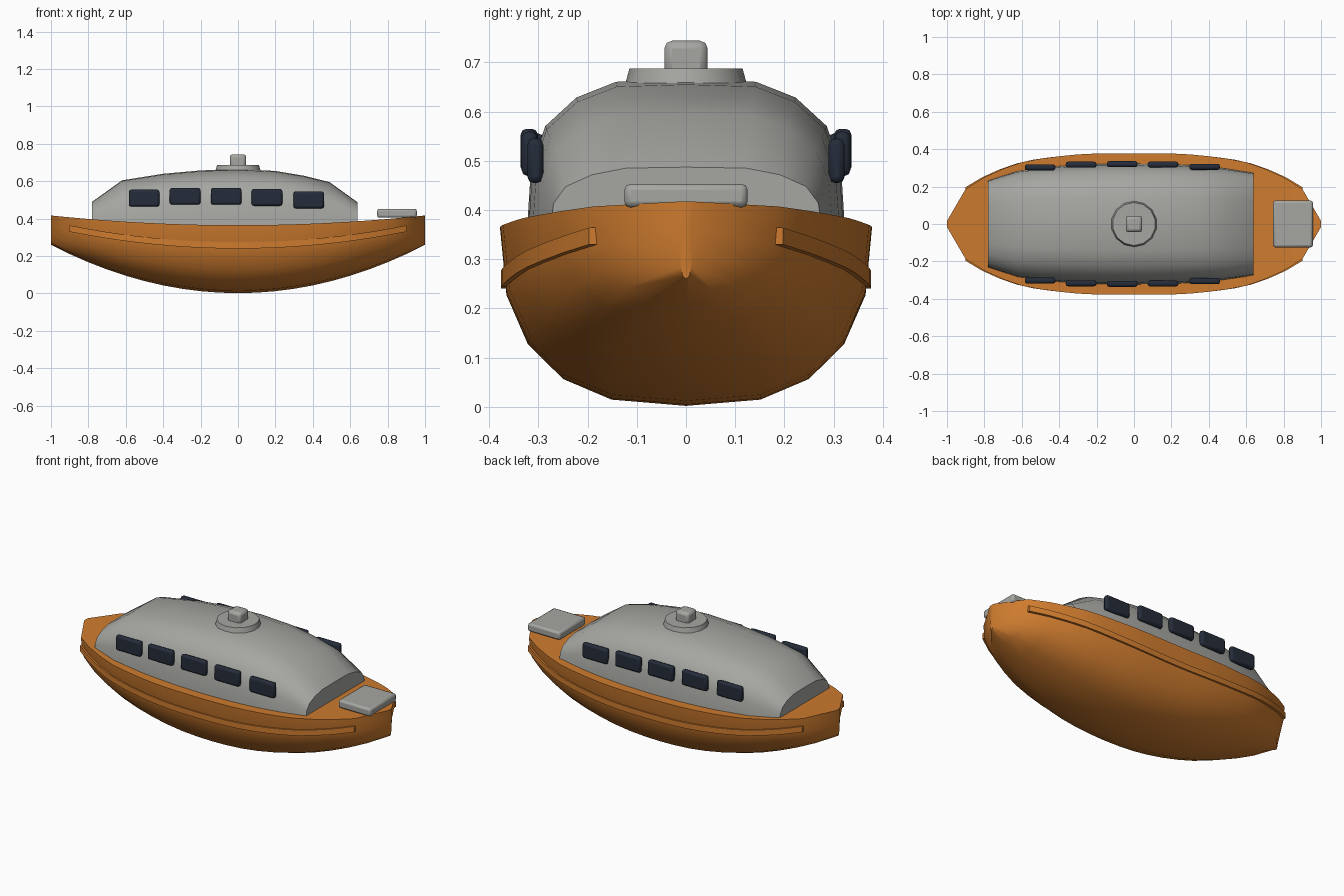
import bpy, bmesh, math

cube = bpy.data.objects.get("Cube")
if cube:
    bpy.data.objects.remove(cube, do_unlink=True)


def material(name, rgb):
    m = bpy.data.materials.new(name)
    m.use_nodes = True
    m.diffuse_color = (*rgb, 1)
    m.node_tree.nodes["Principled BSDF"].inputs["Base Color"].default_value = (*rgb, 1)
    return m


ORANGE = material("orange paint", (0.62, 0.20, 0.028))
GREY = material("light grey", (0.38, 0.38, 0.36))
GLASS = material("dark window", (0.018, 0.025, 0.042))


def lerp(table, x):
    """Piecewise linear lookup in a list of (x, value) pairs."""
    for (x0, v0), (x1, v1) in zip(table, table[1:]):
        if x <= x1:
            return v0 + (v1 - v0) * (x - x0) / (x1 - x0)
    return table[-1][1]


def finish(obj, mat, angle):
    obj.data.materials.append(mat)
    bpy.ops.object.select_all(action="DESELECT")
    obj.select_set(True)
    bpy.context.view_layer.objects.active = obj
    bpy.ops.object.shade_smooth_by_angle(angle=math.radians(angle))
    return obj


def loft(name, sections, mat, angle=40):
    """Skin a row of closed cross-sections and cap both ends."""
    bm = bmesh.new()
    rings = [[bm.verts.new(p) for p in s] for s in sections]
    n = len(rings[0])
    for a, b in zip(rings, rings[1:]):
        for i in range(n):
            j = (i + 1) % n
            bm.faces.new((a[i], a[j], b[j], b[i]))
    bm.faces.new(rings[0])
    bm.faces.new(rings[-1])
    bmesh.ops.recalc_face_normals(bm, faces=bm.faces)
    mesh = bpy.data.meshes.new(name)
    bm.to_mesh(mesh)
    bm.free()
    obj = bpy.data.objects.new(name, mesh)
    bpy.context.collection.objects.link(obj)
    return finish(obj, mat, angle)


def block(name, location, size, mat, bevel):
    bpy.ops.mesh.primitive_cube_add(size=1, location=location)
    obj = bpy.context.object
    obj.name = name
    obj.scale = size
    bpy.ops.object.transform_apply(location=False, rotation=False, scale=True)
    mod = obj.modifiers.new("rounded edges", "BEVEL")
    mod.width, mod.segments = bevel, 2
    return finish(obj, mat, 40)


def mirrored(half):
    """Complete a half profile whose first and last points lie on the centre line."""
    return half + [(-y, z) for y, z in half[-2:0:-1]]


# Hull: one rounded section scaled along the sheer and keel curves
BEAM = [(0, .378), (.2, .377), (.3, .372), (.4, .362), (.5, .349), (.6, .330),
        (.7, .295), (.8, .25), (.9, .188), (1, .016)]
HULL = mirrored([(0, 0), (.4, .035), (.66, .15), (.85, .345), (.965, .62), (1, 1), (0, 1)])


def hull_section(x):
    w, keel, deck = lerp(BEAM, abs(x)), .002 + .258 * x * x, .365 + .052 * x * x
    return [(x, w * y, keel + (deck - keel) * z) for y, z in HULL]


loft("hull", [hull_section(i / 10) for i in range(-10, 11)], ORANGE)


# Rubbing rails along both sides
def rail_section(x, side):
    t = (x / .9) ** 2
    y, z = lerp(BEAM, abs(x)) - .015 + .011 * t, .257 + .09 * t
    return [(x, side * (y + dy), z + dz) for dy, dz in
            ((-.013, -.017), (.013, -.017), (.013, .017), (-.013, .017))]


for side, word in ((-1, "right"), (1, "left")):
    loft(f"{word}_rail", [rail_section(i * .09, side) for i in range(-10, 11)], ORANGE)

# Enclosed cabin
ROOF = [(-.78, .49), (-.62, .605), (-.4, .64), (-.2, .658), (0, .665),
        (.2, .655), (.35, .63), (.49, .595), (.64, .487)]
WIDTH = [(-.78, .235), (-.62, .285), (-.4, .31), (-.2, .32), (0, .323),
         (.2, .32), (.35, .312), (.49, .298), (.64, .276)]
CABIN = mirrored([(0, 0), (1, 0), (.975, .42), (.885, .69), (.69, .88), (.44, .985), (0, 1)])
BASE = .36
loft("cabin", [[(x, w * y, BASE + (top - BASE) * z) for y, z in CABIN]
               for (x, top), (_, w) in zip(ROOF, WIDTH)], GREY)

# Windows, five on each side
WINDOWS = [(-.502, .303, .51), (-.283, .317, .52), (-.063, .32, .52),
           (.155, .318, .514), (.378, .306, .50)]
for side, word in ((-1, "right"), (1, "left")):
    for n, (x, y, z) in enumerate(WINDOWS, 1):
        block(f"{word}_window_{n}", (x, side * y, z), (.164, .032, .09), GLASS, .012)

# Roof hatch with its cap
bpy.ops.mesh.primitive_cone_add(vertices=14, radius1=.128, radius2=.115, depth=.047,
                                location=(0, 0, .6635))
bpy.context.object.name = "roof_hatch"
finish(bpy.context.object, GREY, 40)
block("hatch_cap", (0, 0, .706), (.088, .088, .076), GREY, .016)

# Boarding platform at the bow
block("bow_platform", (.85, 0, .429), (.212, .25, .048), GREY, .012)
